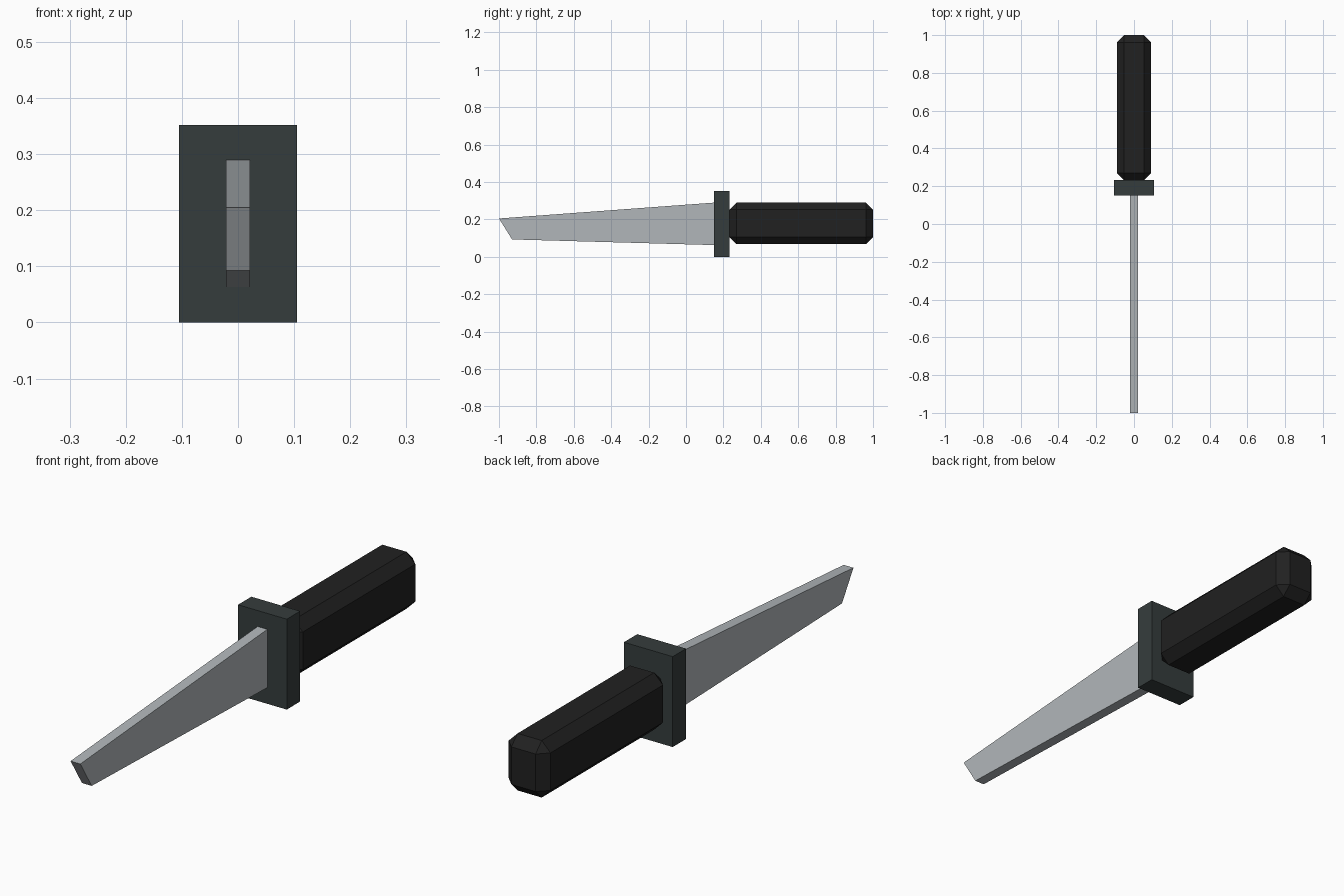
import bpy
import bmesh

cube = bpy.data.objects.get("Cube")
if cube:
    bpy.data.objects.remove(cube, do_unlink=True)


def make_material(name, color):
    mat = bpy.data.materials.new(name)
    mat.use_nodes = True
    mat.diffuse_color = (*color, 1)
    mat.node_tree.nodes["Principled BSDF"].inputs["Base Color"].default_value = (*color, 1)
    return mat


def extruded_profile(name, profile, half_width, mat, bevel=0):
    """Extrude a (y, z) side profile along x, optionally chamfering all edges."""
    bm = bmesh.new()
    face = bm.faces.new([bm.verts.new((-half_width, y, z)) for y, z in profile])
    result = bmesh.ops.extrude_face_region(bm, geom=[face])
    moved = [v for v in result["geom"] if isinstance(v, bmesh.types.BMVert)]
    bmesh.ops.translate(bm, verts=moved, vec=(2 * half_width, 0, 0))
    if bevel:
        bmesh.ops.bevel(bm, geom=bm.edges[:], offset=bevel, segments=1,
                        affect='EDGES', profile=0.5)
    bmesh.ops.recalc_face_normals(bm, faces=bm.faces[:])
    mesh = bpy.data.meshes.new(name)
    bm.to_mesh(mesh)
    bm.free()
    mesh.materials.append(mat)
    obj = bpy.data.objects.new(name, mesh)
    bpy.context.collection.objects.link(obj)
    return obj


def rectangle(y0, y1, z0, z1):
    return [(y0, z0), (y1, z0), (y1, z1), (y0, z1)]


steel = make_material("steel grey", (0.44, 0.47, 0.49))
dark_slate = make_material("dark slate", (0.036, 0.046, 0.046))
black = make_material("grip black", (0.015, 0.015, 0.015))

# Tapered blade with a slanted tip, seated inside the guard
extruded_profile("blade", [(-1, 0.205), (-0.93, 0.093), (0.18, 0.062), (0.18, 0.292)],
                 0.021, steel)

# Rectangular guard plate
extruded_profile("guard", rectangle(0.15, 0.232, 0, 0.352), 0.105, dark_slate)

# Chamfered grip
extruded_profile("handle", rectangle(0.232, 1, 0.068, 0.29), 0.09, black, bevel=0.038)
